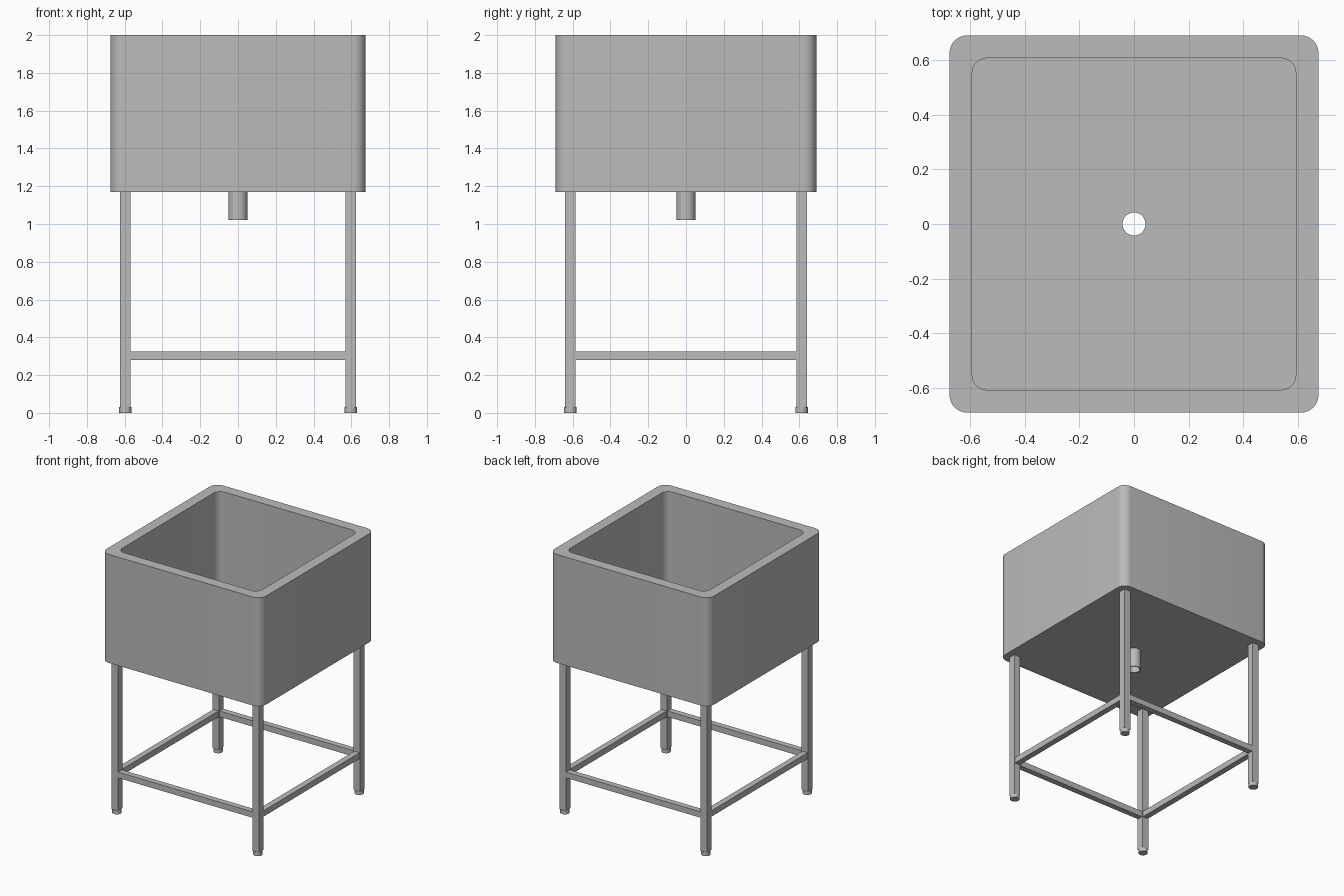
import bpy, bmesh, math
from mathutils import Vector

if "Cube" in bpy.data.objects:
    bpy.data.objects.remove(bpy.data.objects["Cube"], do_unlink=True)

steel = bpy.data.materials.new("grey steel")
steel.use_nodes = True
grey = (0.5, 0.5, 0.5, 1)
steel.diffuse_color = grey
steel.node_tree.nodes["Principled BSDF"].inputs["Base Color"].default_value = grey

SEG = 8            # segments per rounded corner
N = 4 * (SEG + 1)  # points per ring


def rounded(hx, hy, r, z):
    ring = []
    for sx, sy, q in ((1, 1, 0), (-1, 1, 1), (-1, -1, 2), (1, -1, 3)):
        for j in range(SEG + 1):
            a = (q + j / SEG) * math.pi / 2
            ring.append((sx * (hx - r) + r * math.cos(a),
                         sy * (hy - r) + r * math.sin(a), z))
    return ring


def circle(r, z):
    angles = [2 * math.pi * (i + 0.5) / N for i in range(N)]
    return [(r * math.cos(a), r * math.sin(a), z) for a in angles]


def finish(name, bm, smooth=False):
    bmesh.ops.recalc_face_normals(bm, faces=bm.faces[:])
    mesh = bpy.data.meshes.new(name)
    bm.to_mesh(mesh)
    bm.free()
    mesh.materials.append(steel)
    obj = bpy.data.objects.new(name, mesh)
    bpy.context.collection.objects.link(obj)
    if smooth:
        bpy.ops.object.select_all(action="DESELECT")
        obj.select_set(True)
        bpy.context.view_layer.objects.active = obj
        bpy.ops.object.shade_smooth_by_angle(angle=math.radians(35))
    return obj


def loft(name, rings):
    # Closed skin through the rings, last ring joined back to the first
    bm = bmesh.new()
    loops = [[bm.verts.new(p) for p in ring] for ring in rings]
    for a, b in zip(loops, loops[1:] + loops[:1]):
        for i in range(N):
            k = (i + 1) % N
            bm.faces.new((a[i], a[k], b[k], b[i]))
    return finish(name, bm, True)


def box(name, centre, size):
    bm = bmesh.new()
    bmesh.ops.create_cube(bm, size=1)
    bmesh.ops.scale(bm, vec=size, verts=bm.verts)
    bmesh.ops.translate(bm, vec=centre, verts=bm.verts)
    return finish(name, bm)


# Basin with thick walls and a drain opening
BASE, FLOOR = 1.17, 1.255
loft("basin", [
    circle(0.048, BASE),
    rounded(0.675, 0.69, 0.065, BASE),
    rounded(0.675, 0.69, 0.065, 2),
    rounded(0.592, 0.607, 0.055, 2),
    rounded(0.592, 0.607, 0.055, FLOOR),
    circle(0.048, FLOOR),
])

# Drain flange and open tailpipe
loft("drain_pipe", [
    circle(0.042, 1.02), circle(0.05, 1.02), circle(0.05, FLOOR),
    circle(0.079, FLOOR), circle(0.079, FLOOR + 0.004),
    circle(0.042, FLOOR + 0.004),
])

# Square legs on round feet
LX, LY, LEG, RAIL = 0.597, 0.612, 0.055, 0.045
for sx, side in ((1, "left"), (-1, "right")):
    for sy, end in ((-1, "front"), (1, "back")):
        x, y = sx * LX, sy * LY
        box(f"{end}_{side}_leg", (x, y, (BASE + 0.03) / 2),
            (LEG, LEG, BASE - 0.03))
        bm = bmesh.new()
        bmesh.ops.create_cone(bm, cap_ends=True, segments=24, radius1=0.033,
                              radius2=0.033, depth=0.03)
        bmesh.ops.translate(bm, vec=Vector((x, y, 0.015)), verts=bm.verts)
        finish(f"{end}_{side}_foot", bm, True)

# Lower rails between the legs
for s, end, side in ((-1, "front", "right"), (1, "back", "left")):
    box(f"{end}_rail", (0, s * LY, 0.302), (2 * LX - LEG, RAIL, RAIL))
    box(f"{side}_rail", (s * LX, 0, 0.302), (RAIL, 2 * LY - LEG, RAIL))
